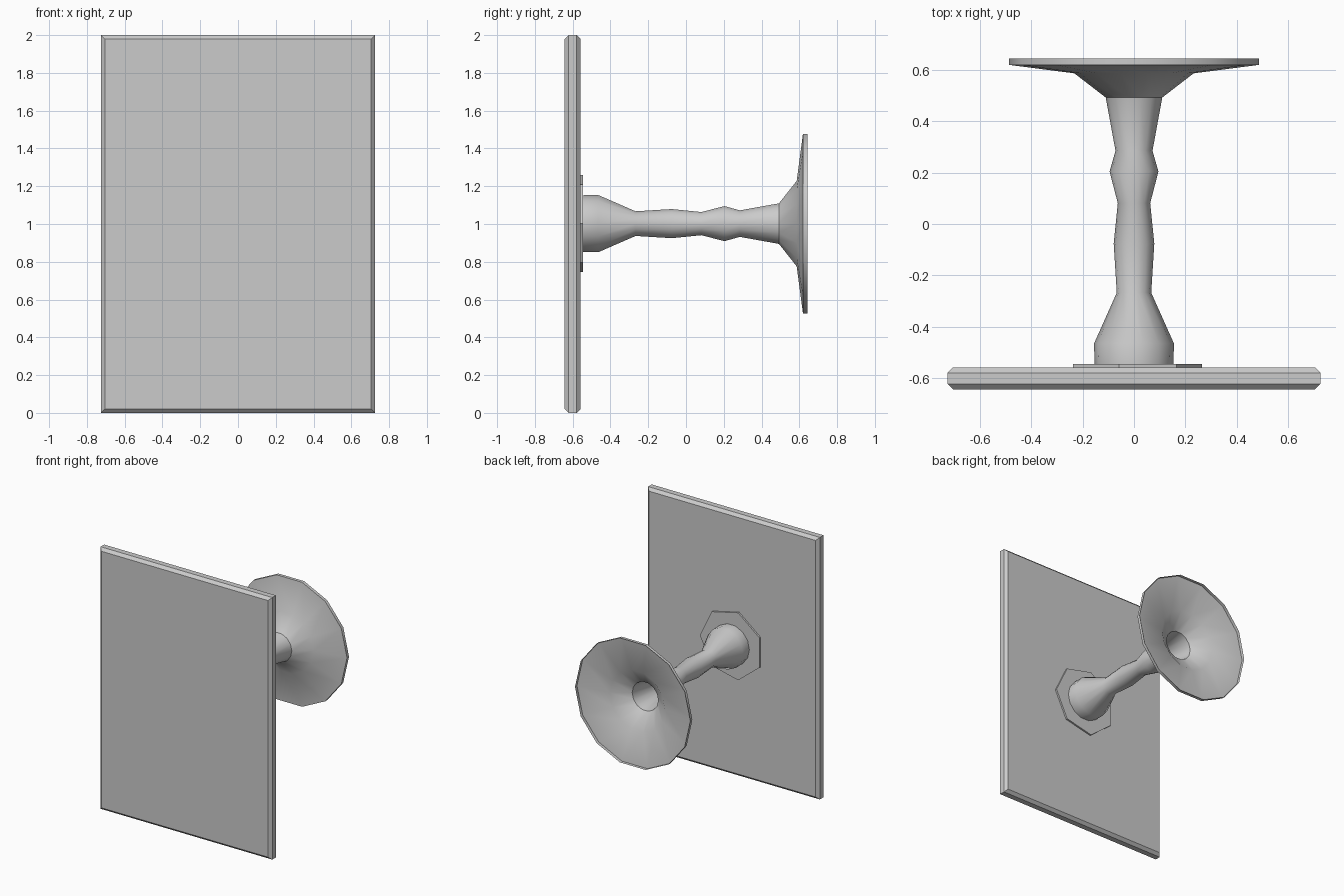
import bpy, bmesh
from math import sin, cos, pi, radians

if "Cube" in bpy.data.objects:
    bpy.data.objects.remove(bpy.data.objects["Cube"])

AXIS_Z = 1.002


def loft(name, rings, cap_start, cap_end, smooth=False):
    """Skin a list of closed rings of points, optionally capping the ends."""
    bm = bmesh.new()
    loops = [[bm.verts.new(p) for p in ring] for ring in rings]
    n = len(loops[0])
    for a, b in zip(loops, loops[1:]):
        for i in range(n):
            j = (i + 1) % n
            bm.faces.new((a[i], a[j], b[j], b[i]))
    if cap_start:
        bm.faces.new(loops[0])
    if cap_end:
        bm.faces.new(loops[-1][::-1])
    mesh = bpy.data.meshes.new(name)
    bm.to_mesh(mesh)
    bm.free()
    if smooth:
        mesh.shade_smooth()
        mesh.set_sharp_from_angle(angle=radians(31))
    obj = bpy.data.objects.new(name, mesh)
    bpy.context.collection.objects.link(obj)
    return obj


def circle(y, r, n):
    # Runs so that faces lofted towards +y point outwards
    return [(r * cos(2 * pi * i / n), y, AXIS_Z - r * sin(2 * pi * i / n))
            for i in range(n)][::-1]


def rect(y, inset):
    x, lo, hi = 0.725 - inset, inset, 2 - inset
    return [(-x, y, lo), (x, y, lo), (x, y, hi), (-x, y, hi)][::-1]


# Upright panel with chamfered front and back borders
loft("panel", [rect(-0.643, 0.021), rect(-0.622, 0), rect(-0.579, 0),
               rect(-0.558, 0.021)], True, True)

# Thin seven-sided mounting plate
loft("mounting_plate", [circle(-0.56, 0.264, 7), circle(-0.545, 0.264, 7)],
     True, True)

# Turned stem flaring into an open, thin-walled bell (y, radius)
profile = [(-0.545, 0.154), (-0.464, 0.155), (-0.267, 0.067), (-0.076, 0.079),
           (0.081, 0.063), (0.204, 0.095), (0.285, 0.072), (0.492, 0.11),
           (0.586, 0.232), (0.619, 0.487), (0.643, 0.487)]
loft("stem_and_bell", [circle(y, r, 14) for y, r in profile],
     False, False, smooth=True)

# Make all outer faces point outwards consistently
for name in ("panel", "mounting_plate"):
    mesh = bpy.data.objects[name].data
    bm = bmesh.new()
    bm.from_mesh(mesh)
    bmesh.ops.recalc_face_normals(bm, faces=bm.faces)
    bm.to_mesh(mesh)
    bm.free()

# The open stem: flip if its first side face points towards the axis
mesh = bpy.data.objects["stem_and_bell"].data
face = mesh.polygons[0]
if face.normal.x * face.center.x + face.normal.z * (face.center.z - AXIS_Z) < 0:
    mesh.flip_normals()
